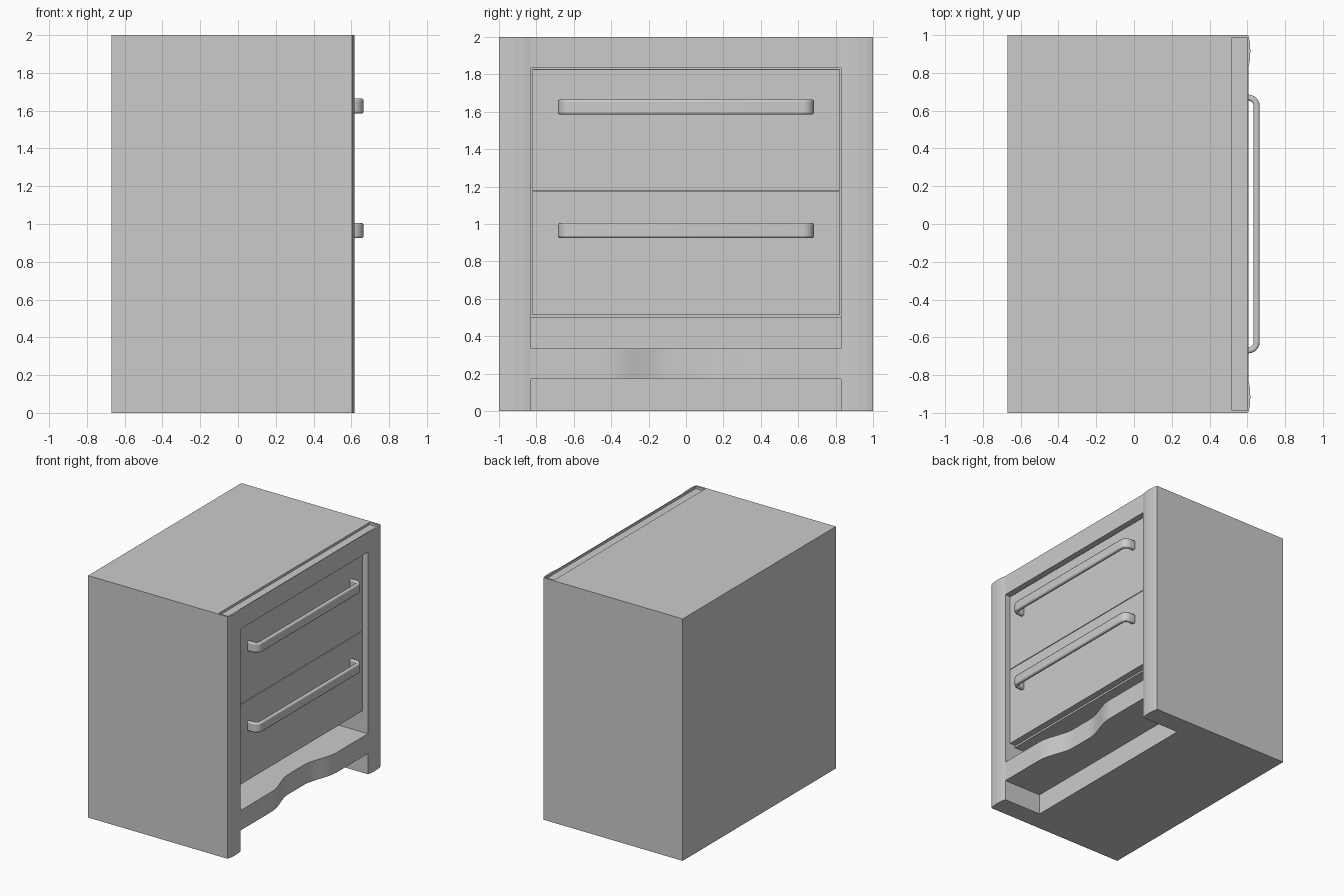
import bpy, bmesh, math
from mathutils import Vector

if "Cube" in bpy.data.objects:
    bpy.data.objects.remove(bpy.data.objects["Cube"])


def prism(name, pts, axis, lo, hi, bevel=0.0, segments=2):
    """Extrude a closed 2D outline along axis 'y' (pts = x,z) or 'z' (pts = x,y)."""
    bm = bmesh.new()

    def place(p, h):
        return (p[0], h, p[1]) if axis == 'y' else (p[0], p[1], h)

    face = bm.faces.new([bm.verts.new(place(p, lo)) for p in pts])
    ext = bmesh.ops.extrude_face_region(bm, geom=[face])
    move = Vector(place((0, 0), hi - lo))
    bmesh.ops.translate(bm, vec=move, verts=[g for g in ext['geom'] if isinstance(g, bmesh.types.BMVert)])
    bmesh.ops.recalc_face_normals(bm, faces=bm.faces)
    me = bpy.data.meshes.new(name)
    bm.to_mesh(me)
    bm.free()
    ob = bpy.data.objects.new(name, me)
    bpy.context.collection.objects.link(ob)
    if bevel:
        mod = ob.modifiers.new("edge_round", 'BEVEL')
        mod.width, mod.segments = bevel, segments
        mod.limit_method, mod.angle_limit = 'ANGLE', math.radians(40)
    return ob


def box(name, x0, x1, y0, y1, z0, z1, bevel=0.0):
    return prism(name, [(x0, y0), (x1, y0), (x1, y1), (x0, y1)], 'z', z0, z1, bevel)


def smooth(ob):
    bpy.ops.object.select_all(action='DESELECT')
    bpy.context.view_layer.objects.active = ob
    ob.select_set(True)
    bpy.ops.object.shade_smooth_by_angle(angle=math.radians(35))


def cut(ob, cutter):
    mod = ob.modifiers.new("cut", 'BOOLEAN')
    mod.operation, mod.solver, mod.object = 'DIFFERENCE', 'EXACT', cutter
    bpy.context.view_layer.objects.active = ob
    bpy.ops.object.modifier_apply(modifier=mod.name)
    bpy.data.objects.remove(cutter)


# Carcass: plan outline with slightly crowned front stiles
crown = [(0.604, 1.0), (0.612, 0.97), (0.616, 0.92), (0.614, 0.87), (0.606, 0.83)]
plan = [(-0.67, -1.0)] + [(x, -y) for x, y in crown] + crown[::-1] + [(-0.67, 1.0)]
carcass = prism("cabinet_carcass", plan, 'z', 0, 2)

# Front opening: drawer recess above, deeper niche and toe space below
opening = [(0.26, -0.1), (0.26, 0.50), (0.51, 0.50), (0.51, 1.835), (0.8, 1.835), (0.8, -0.1)]
cut(carcass, prism("opening_cutter", opening, 'y', -0.83, 0.83))

# Shallow channel in the top behind the front edge
cut(carcass, box("channel_cutter", 0.515, 0.600, -0.985, 0.985, 1.98, 2.1))

# Drawers with bar handles
for label, z0, z1, zh in (("lower", 0.515, 1.174, 0.965), ("upper", 1.178, 1.828, 1.625)):
    box(label + "_drawer_front", 0.505, 0.565, -0.823, 0.823, z0, z1, bevel=0.003)

    def arc(inset, r):
        # quarter turn from the handle leg to the bar, on the +y side
        cx, cy = 0.665 - inset - r, 0.685 - inset - r
        return [(cx + r * math.sin(a), cy + r * math.cos(a))
                for a in (math.radians(15 * i) for i in range(7))]

    outer = [(0.56, 0.685)] + arc(0, 0.06)
    inner = [(0.56, 0.653)] + arc(0.032, 0.028)
    outline = (outer + [(x, -y) for x, y in reversed(outer)]
               + [(x, -y) for x, y in inner] + inner[::-1])
    smooth(prism(label + "_handle", outline, 'z', zh - 0.04, zh + 0.04, bevel=0.01))

# Bottom shelf with a wavy front edge dipping in at the middle
wave = []
for i in range(41):
    y = -0.83 + 1.66 * i / 40
    t = min(1.0, max(0.0, (0.42 - abs(y)) / 0.32))
    wave.append((0.606 - 0.075 * t * t * (3 - 2 * t), y))
smooth(prism("wavy_shelf", [(0.26, -0.83)] + wave + [(0.26, 0.83)], 'z', 0.17, 0.335))
